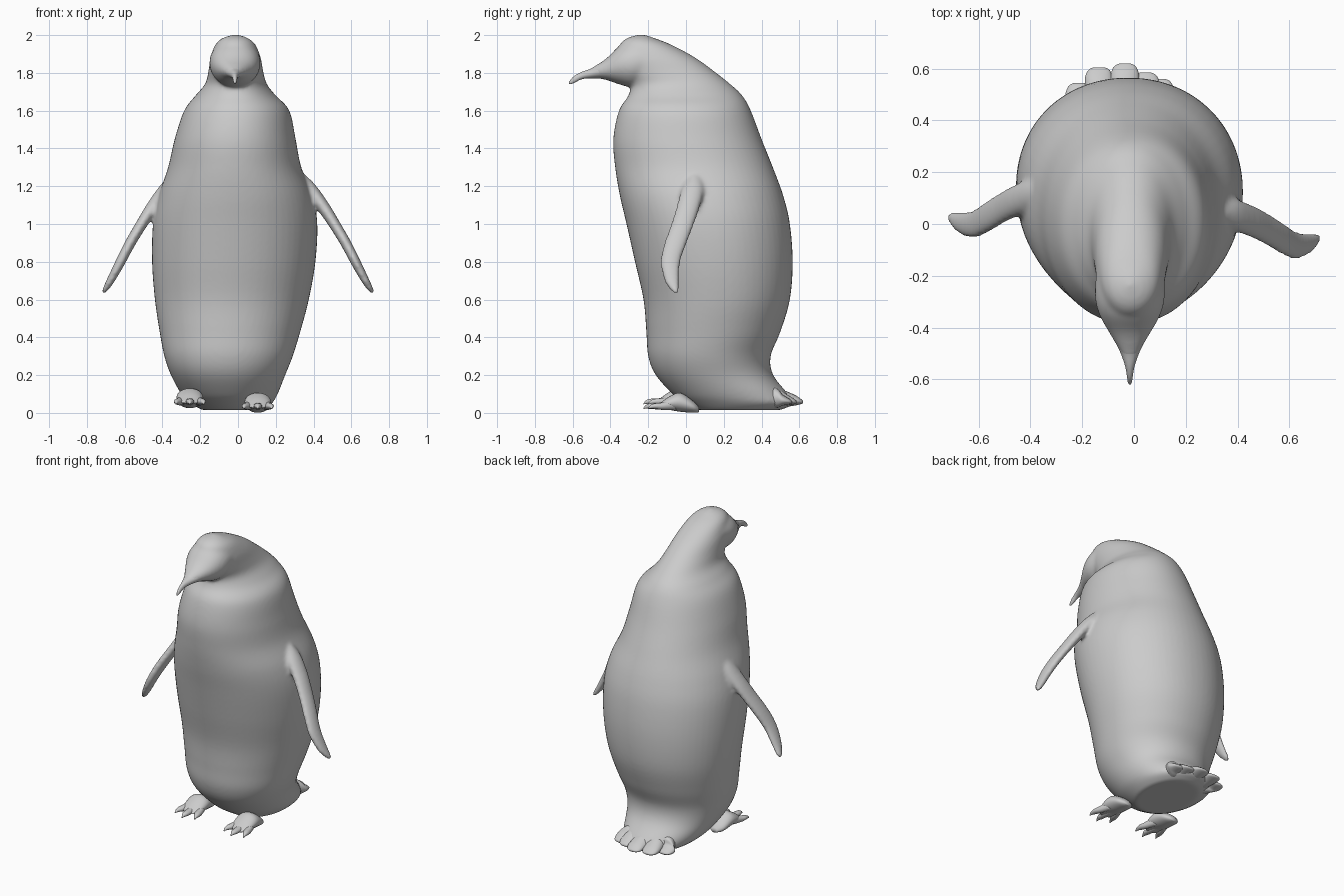
import bpy, bmesh, math
from mathutils import Vector


def dense(rows, k):
    """Catmull-Rom interpolation of every column, k steps per span."""
    out = []
    for i in range(len(rows) - 1):
        p = [rows[max(i - 1, 0)], rows[i], rows[i + 1], rows[min(i + 2, len(rows) - 1)]]
        for s in range(k):
            t = s / k
            out.append([0.5 * (2 * b + (c - a) * t + (2 * a - 5 * b + 4 * c - d) * t * t
                               + (3 * b - a - 3 * c + d) * t ** 3) for a, b, c, d in zip(*p)])
    return out + [list(rows[-1])]


def spow(v, e):
    return math.copysign(abs(v) ** e, v)


def loft(name, rows, ring, steps=4, sides=40, n=2.0):
    """Skin closed rings; ring(row) gives centre and two half-axis vectors."""
    bm = bmesh.new()
    loops = []
    for row in dense(rows, steps):
        c, u, v = (Vector(q) for q in ring(row))
        angles = [2 * math.pi * j / sides for j in range(sides)]
        loops.append([bm.verts.new(c + u * spow(math.cos(a), 2 / n) + v * spow(math.sin(a), 2 / n))
                      for a in angles])
    for a, b in zip(loops, loops[1:]):
        for j in range(sides):
            k = (j + 1) % sides
            bm.faces.new((a[j], a[k], b[k], b[j]))
    bm.faces.new(loops[0][::-1])
    bm.faces.new(loops[-1])
    bmesh.ops.recalc_face_normals(bm, faces=bm.faces)
    me = bpy.data.meshes.new(name)
    bm.to_mesh(me)
    bm.free()
    for f in me.polygons:
        f.use_smooth = True
    ob = bpy.data.objects.new(name, me)
    bpy.context.collection.objects.link(ob)
    return ob


def join(objs, name):
    bpy.ops.object.select_all(action='DESELECT')
    for o in objs:
        o.select_set(True)
    bpy.context.view_layer.objects.active = objs[0]
    bpy.ops.object.join()
    objs[0].name = name
    return objs[0]


# Torso and crown: z, front y, back y, left x, right x
torso = [
    (0.015, 0.06, 0.50, -0.19, 0.14), (0.05, 0.0, 0.57, -0.25, 0.18),
    (0.10, -0.07, 0.54, -0.30, 0.21), (0.20, -0.16, 0.462, -0.355, 0.25),
    (0.30, -0.20, 0.448, -0.39, 0.29), (0.43, -0.21, 0.50, -0.415, 0.33),
    (0.60, -0.225, 0.55, -0.44, 0.375), (0.80, -0.27, 0.565, -0.455, 0.41),
    (1.00, -0.315, 0.55, -0.45, 0.42), (1.15, -0.35, 0.515, -0.42, 0.395),
    (1.30, -0.375, 0.46, -0.37, 0.335), (1.45, -0.385, 0.40, -0.335, 0.305),
    (1.60, -0.355, 0.343, -0.285, 0.272), (1.68, -0.305, 0.298, -0.225, 0.20),
    (1.74, -0.295, 0.235, -0.175, 0.153), (1.80, -0.34, 0.16, -0.158, 0.135),
    (1.88, -0.38, 0.05, -0.145, 0.12), (1.95, -0.35, -0.08, -0.12, 0.092),
    (1.985, -0.31, -0.17, -0.08, 0.05), (2.002, -0.25, -0.22, -0.025, 0.0)]


def torso_ring(r):
    z, f, b, l, rt = r
    return ((l + rt) / 2, (f + b) / 2, z), ((rt - l) / 2, 0, 0), (0, (b - f) / 2, 0)


body = loft("torso", torso, torso_ring, 5, 64, 2.08)


# Face and beak: y, low z, high z, half width
def face_ring(r):
    y, lo, hi, w = r
    return (-0.016, y, (lo + hi) / 2), (w, 0, 0), (0, 0, (hi - lo) / 2)


face = loft("face", [(-0.18, 1.76, 1.98, 0.13), (-0.28, 1.725, 1.975, 0.135),
                     (-0.35, 1.738, 1.945, 0.118), (-0.42, 1.762, 1.878, 0.08),
                     (-0.48, 1.772, 1.838, 0.045), (-0.52, 1.772, 1.815, 0.025)], face_ring)
beak = loft("beak", [(-0.40, 1.775, 1.87, 0.07), (-0.45, 1.77, 1.85, 0.058),
                     (-0.50, 1.771, 1.824, 0.035), (-0.55, 1.767, 1.806, 0.018),
                     (-0.59, 1.748, 1.785, 0.011), (-0.61, 1.74, 1.765, 0.008),
                     (-0.62, 1.742, 1.75, 0.003)], face_ring, 4, 24)

# Flippers: x, y, z, half chord, half thickness
flipper = [(0.33, 0.045, 1.24, 0.04, 0.035), (0.385, 0.035, 1.18, 0.06, 0.037),
           (0.455, 0.01, 1.085, 0.062, 0.034), (0.51, -0.018, 1.0, 0.061, 0.03),
           (0.57, -0.055, 0.90, 0.06, 0.028), (0.622, -0.082, 0.80, 0.053, 0.026),
           (0.675, -0.075, 0.70, 0.04, 0.021), (0.705, -0.058, 0.65, 0.024, 0.014),
           (0.721, -0.05, 0.628, 0.006, 0.005)]


def make_flipper(name, side, shift):
    return loft(name, flipper, lambda r: (
        (side * r[0], r[1] + shift, r[2]), (0, r[3], 0),
        (side * 0.88 * r[4], 0, 0.48 * r[4])), 4, 32)


wings = [make_flipper("right_flipper", 1, 0.0), make_flipper("left_flipper", -1, 0.08)]

# Fuse into one smooth skin
skin = join([body, face] + wings, "body_with_flippers")
mod = skin.modifiers.new("fuse", 'REMESH')
mod.mode = 'VOXEL'
mod.voxel_size = 0.011
mod.use_smooth_shade = True
mod = skin.modifiers.new("soften", 'SMOOTH')
mod.factor = 0.5
mod.iterations = 8


# Feet: ankle pad plus three clawed toes; row is x, y, z, half width, half height
def flat_ring(r):
    return (r[0], r[1], r[2]), (r[3], 0, 0), (0, 0, r[4])


def make_foot(name, x, z):
    parts = [loft(name, [(x, 0.07, z + 0.02, 0.02, 0.012), (x, 0.04, z + 0.035, 0.055, 0.03),
                         (x, -0.03, z + 0.06, 0.07, 0.05), (x, -0.09, z + 0.055, 0.068, 0.035),
                         (x, -0.14, z + 0.04, 0.05, 0.014), (x, -0.16, z + 0.035, 0.02, 0.006)],
                  flat_ring, 4, 24)]
    for dx, tip in ((-0.065, -0.19), (0.0, -0.225), (0.065, -0.2)):
        parts.append(loft("toe", [(x + dx * 0.5, -0.05, z + 0.05, 0.025, 0.03),
                                  (x + dx * 0.85, -0.12, z + 0.04, 0.023, 0.02),
                                  (x + dx, tip + 0.04, z + 0.04, 0.02, 0.015),
                                  (x + dx * 1.1, tip + 0.015, z + 0.037, 0.01, 0.01),
                                  (x + dx * 1.15, tip, z + 0.028, 0.003, 0.003)],
                          flat_ring, 4, 16))
    return join(parts, name)


make_foot("right_foot", 0.105, -0.004)
make_foot("left_foot", -0.255, 0.02)

# Tail feathers fanned out behind
tail = []
for x, y in ((-0.21, 0.545), (-0.135, 0.605), (-0.035, 0.62), (0.045, 0.585), (0.10, 0.56)):
    mid = -0.04 + (x + 0.04) * 0.85
    tail.append(loft("feather", [(-0.04 + (x + 0.04) * 0.5, 0.34, 0.09, 0.06, 0.06),
                                 (mid, 0.47, 0.08, 0.06, 0.055),
                                 (x, y - 0.05, 0.068, 0.055, 0.03),
                                 (x, y - 0.012, 0.06, 0.042, 0.014),
                                 (x, y, 0.057, 0.02, 0.006)], flat_ring, 4, 20))
join(tail, "tail_feathers")
